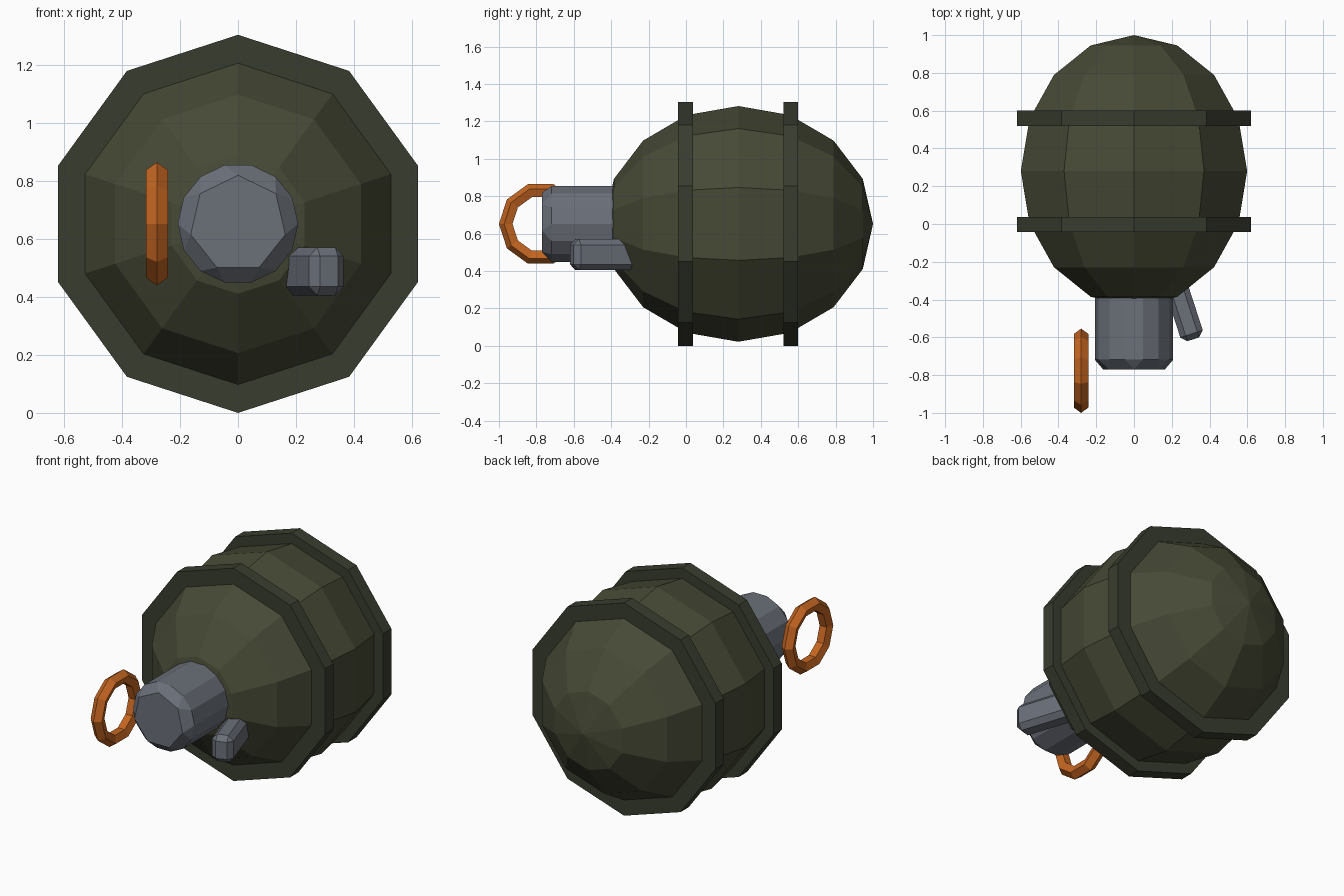
import bpy
from math import sin, cos, pi, radians

if "Cube" in bpy.data.objects:
    bpy.data.objects.remove(bpy.data.objects["Cube"])

ZC = 0.652  # height of the main axis


def paint(name, rgb):
    m = bpy.data.materials.new(name)
    m.diffuse_color = (*rgb, 1)
    m.use_nodes = True
    m.node_tree.nodes["Principled BSDF"].inputs["Base Color"].default_value = m.diffuse_color
    return m


olive = paint("olive", (0.062, 0.068, 0.036))
dark_olive = paint("dark_olive", (0.040, 0.047, 0.028))
steel = paint("steel", (0.145, 0.16, 0.19))
orange = paint("orange", (0.55, 0.13, 0.015))


def add_mesh(name, verts, faces, mat):
    me = bpy.data.meshes.new(name)
    me.from_pydata(verts, [], faces)
    me.materials.append(mat)
    ob = bpy.data.objects.new(name, me)
    bpy.context.collection.objects.link(ob)
    return ob


def lathe(name, profile, n, mat):
    """Revolve (y, radius) points, front to back, about the main y axis; first vertex on top."""
    verts, faces, rings = [], [], []
    for y, r in profile:
        k = n if r > 0 else 1
        rings.append([len(verts) + i for i in range(k)])
        verts += [(r * sin(2 * pi * i / n), y, ZC + r * cos(2 * pi * i / n)) for i in range(k)]
    for a, b in zip(rings, rings[1:]):
        for i in range(n):
            j = (i + 1) % n
            quad = [a[i % len(a)], b[i % len(b)], b[j % len(b)], a[j % len(a)]]
            faces.append(list(dict.fromkeys(quad)))
    if len(rings[0]) > 1:
        faces.append(rings[0])
    if len(rings[-1]) > 1:
        faces.append(rings[-1][::-1])
    return add_mesh(name, verts, faces, mat)


def chamfer(ob, width):
    b = ob.modifiers.new("chamfer", 'BEVEL')
    b.width, b.segments = width, 1
    b.limit_method, b.angle_limit = 'ANGLE', radians(30)


# Egg-shaped body: ten sides, eight rings
lathe("body", [(0.28 - 0.72 * cos(pi * i / 8), 0.63 * sin(pi * i / 8) if 0 < i < 8 else 0)
               for i in range(9)], 10, olive)

# Two raised bands
for name, y in (("front_band", -0.003), ("rear_band", 0.56)):
    lathe(name, [(y - 0.04, 0.652), (y + 0.04, 0.652)], 10, dark_olive)

# Seven-sided fuse cap with chamfered edges
chamfer(lathe("fuse_cap", [(-0.77, 0.225), (-0.28, 0.225)], 7, steel), 0.052)

# Angled lever beside the fuse
bpy.ops.mesh.primitive_cube_add(size=1, location=(0.252, -0.42, 0.488), rotation=(0, 0, radians(18)))
lever = bpy.context.object
lever.name = "lever"
lever.scale = (0.125, 0.4, 0.165)
bpy.ops.object.transform_apply(location=False, rotation=False, scale=True)
lever.data.materials.append(steel)
chamfer(lever, 0.03)

# Pull ring: upright torus, ten by five sides
R, r, N, M = 0.183, 0.04, 10, 5
verts = []
for i in range(N):
    a = 2 * pi * i / N
    for j in range(M):
        b = 2 * pi * j / M
        d = R + r * cos(b)
        verts.append((-0.28 + r * sin(b), -0.777 - d * cos(a), ZC + d * sin(a)))
faces = [(i * M + j, i * M + (j + 1) % M, (i + 1) % N * M + (j + 1) % M, (i + 1) % N * M + j)
         for i in range(N) for j in range(M)]
add_mesh("pull_ring", verts, faces, orange)

# Make all normals point outward
for ob in bpy.context.scene.objects:
    bpy.context.view_layer.objects.active = ob
    bpy.ops.object.mode_set(mode='EDIT')
    bpy.ops.mesh.select_all(action='SELECT')
    bpy.ops.mesh.normals_make_consistent(inside=False)
    bpy.ops.object.mode_set(mode='OBJECT')
